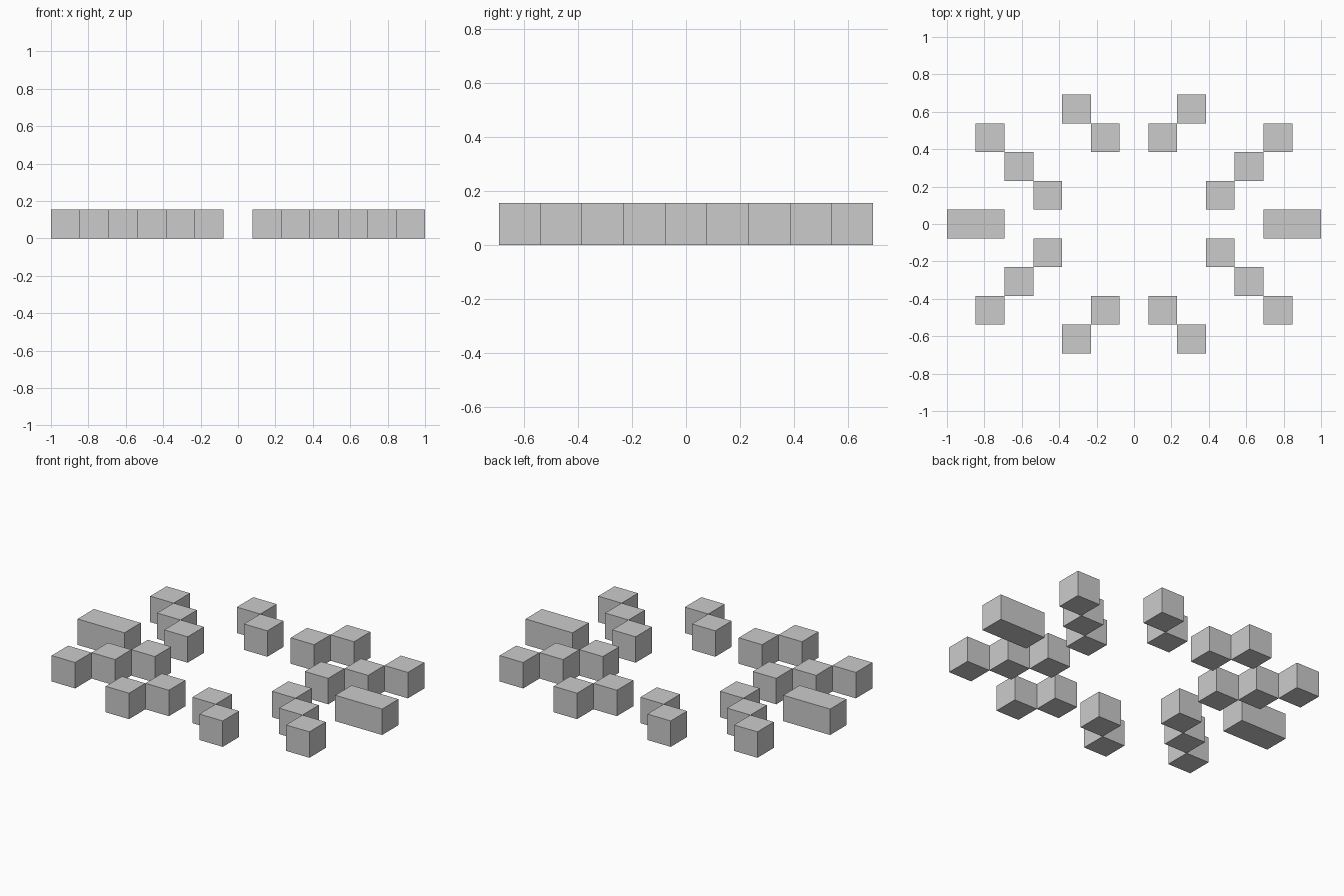
import bpy
import bmesh
from mathutils import Matrix, Vector

if "Cube" in bpy.data.objects:
    bpy.data.objects.remove(bpy.data.objects["Cube"])

U = 2 / 13  # edge of one cube: the pattern is 13 cubes wide


def ray(name, blocks):
    """One object made of boxes, each given as (column, row, length in cubes)."""
    bm = bmesh.new()
    for col, row, length in blocks:
        place = Matrix.Translation(Vector((col, row, 0.5)) * U)
        size = Matrix.Diagonal((length * U, U, U, 1))
        bmesh.ops.create_cube(bm, size=1, matrix=place @ size)
    mesh = bpy.data.meshes.new(name)
    bm.to_mesh(mesh)
    bm.free()
    bpy.context.collection.objects.link(bpy.data.objects.new(name, mesh))


for sx, side in ((1, "right"), (-1, "left")):
    # Straight horizontal ray, two cubes long
    ray(f"straight_ray_{side}", [(5.5 * sx, 0, 2)])
    for sy, end in ((1, "back"), (-1, "front")):
        # Diagonal ray of three cubes touching at their corners
        ray(f"long_ray_{end}_{side}", [(i * sx, (i - 2) * sy, 1) for i in (3, 4, 5)])
        # Steeper ray of two cubes near the middle
        ray(f"short_ray_{end}_{side}", [(i * sx, (i + 2) * sy, 1) for i in (1, 2)])
